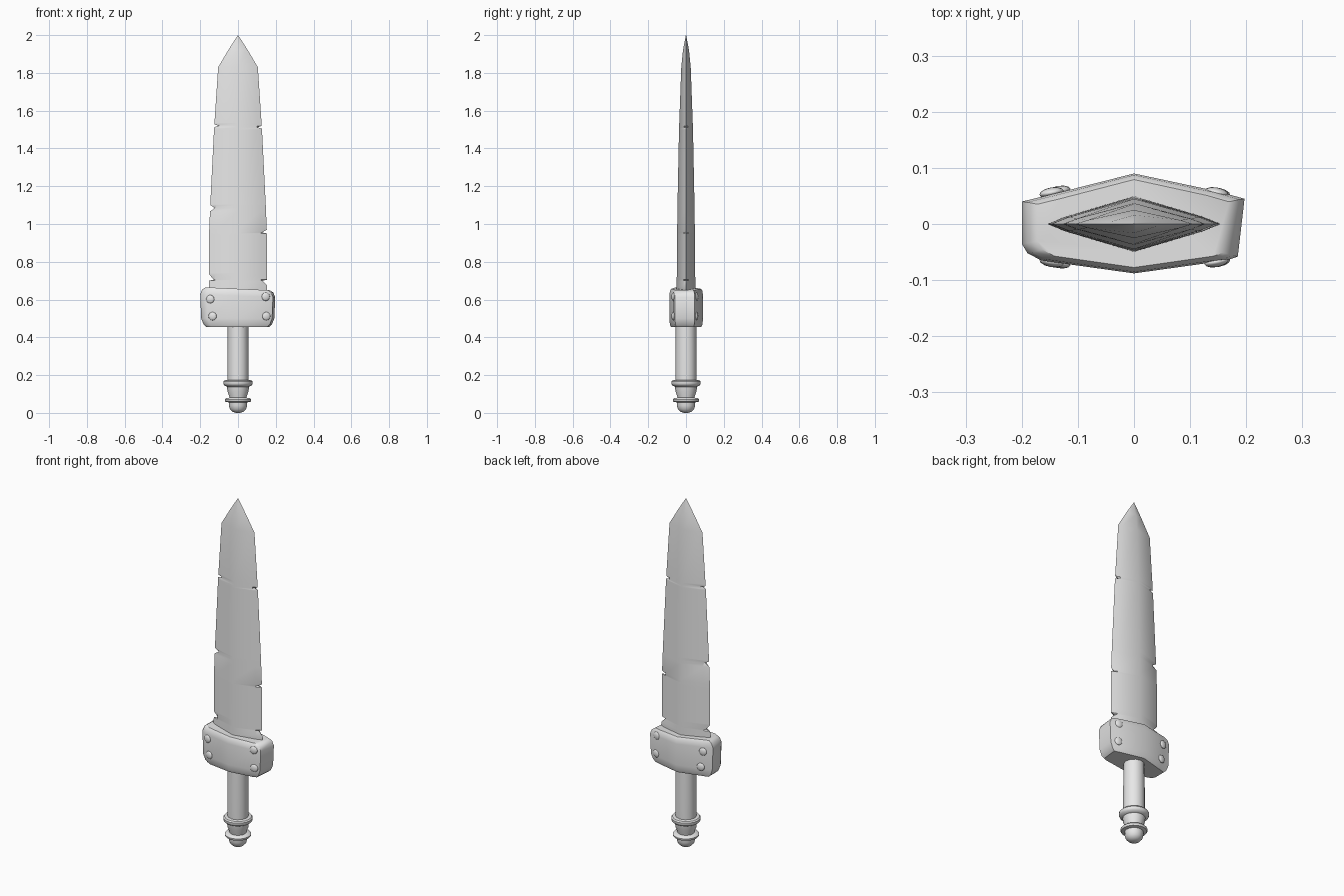
import bpy, bmesh, math

cube = bpy.data.objects.get("Cube")
if cube:
    bpy.data.objects.remove(cube, do_unlink=True)

# Single light grey for everything
grey = bpy.data.materials.new("light_grey")
grey.use_nodes = True
grey.diffuse_color = (0.8, 0.8, 0.8, 1)
grey.node_tree.nodes["Principled BSDF"].inputs["Base Color"].default_value = (0.8, 0.8, 0.8, 1)


def loft(name, rings, angle):
    """Skin a stack of equal-length closed rings and cap both ends."""
    bm = bmesh.new()
    rows = [[bm.verts.new(p) for p in ring] for ring in rings]
    n = len(rows[0])
    for a, b in zip(rows, rows[1:]):
        for i in range(n):
            j = (i + 1) % n
            bm.faces.new((a[i], a[j], b[j], b[i]))
    bm.faces.new(rows[0][::-1])
    bm.faces.new(rows[-1])
    bmesh.ops.remove_doubles(bm, verts=bm.verts, dist=1e-5)
    bmesh.ops.recalc_face_normals(bm, faces=bm.faces)
    mesh = bpy.data.meshes.new(name)
    bm.to_mesh(mesh)
    bm.free()
    return finish(name, mesh, angle)


def finish(name, mesh, angle):
    obj = bpy.data.objects.new(name, mesh)
    bpy.context.collection.objects.link(obj)
    mesh.materials.append(grey)
    bpy.ops.object.select_all(action='DESELECT')
    obj.select_set(True)
    bpy.context.view_layer.objects.active = obj
    bpy.ops.object.shade_smooth_by_angle(angle=math.radians(angle))
    return obj


def lerp_table(table, z):
    for a, b in zip(table, table[1:]):
        if a[0] <= z <= b[0]:
            t = (z - a[0]) / (b[0] - a[0])
            return [p + (q - p) * t for p, q in zip(a, b)][1:]
    return table[-1][1:]


# Blade: height, half width, half thickness
blade_profile = [(0.60, 0.155, 0.050), (0.95, 0.153, 0.047), (1.10, 0.147, 0.045),
                 (1.50, 0.127, 0.037), (1.83, 0.105, 0.025), (1.92, 0.052, 0.016),
                 (1.999, 0.0015, 0.001)]
# Nicks in each cutting edge: height, half height
nicks = {-1: [(0.705, 0.03), (1.085, 0.018), (1.52, 0.016)],
         1: [(0.70, 0.04), (0.955, 0.014), (1.512, 0.016)]}
heights = {row[0] for row in blade_profile}
for side in nicks.values():
    for z, h in side:
        heights.update((z - h, z, z + h))

rings = []
for z in sorted(heights):
    w, t = lerp_table(blade_profile, z)
    edge = {}
    for s in (-1, 1):
        nicked = any(abs(z - nz) < 1e-6 for nz, h in nicks[s])
        edge[s] = s * w * (0.83 if nicked else 1)
    m, mt = 0.79 * w, 0.27 * t
    rings.append([(edge[1], 0, z), (m, mt, z), (0, t, z), (-m, mt, z),
                  (edge[-1], 0, z), (-m, -mt, z), (0, -t, z), (m, -mt, z)])
loft("blade", rings, 37)

# Guard: bulky block with a ridged front and back and chamfered ends
outline = [(-0.20, 0.04), (-0.20, -0.035), (-0.19, -0.052), (-0.165, -0.065),
           (0, -0.088), (0.165, -0.065), (0.185, -0.058), (0.197, 0.045),
           (0.15, 0.058), (0, 0.09), (-0.15, 0.052)]
levels = [(0.455, 0.84, 0.90), (0.468, 0.91, 0.97), (0.50, 0.975, 1.0),
          (0.62, 1.0, 1.0), (0.645, 0.95, 0.97), (0.657, 0.86, 0.88)]
loft("guard", [[(x * sx, y * sy, z - (0.04 * x if z > 0.6 else 0))
                for x, y in outline] for z, sx, sy in levels], 42)

# Rivets: two columns on the front and on the back
rivet_mesh = bpy.data.meshes.new("rivet")
bm = bmesh.new()
bmesh.ops.create_uvsphere(bm, u_segments=12, v_segments=8, radius=0.022)
bm.to_mesh(rivet_mesh)
bm.free()
for face, sign in (("front", -1), ("back", 1)):
    for x, z in ((-0.147, 0.602), (-0.135, 0.512), (0.147, 0.615), (0.150, 0.512)):
        depth = 0.089 - (0.145 if sign < 0 else 0.225) * abs(x)
        side = "left" if x > 0 else "right"
        level = "upper" if z > 0.55 else "lower"
        rivet = finish(f"rivet_{face}_{side}_{level}", rivet_mesh.copy(), 60)
        rivet.location = (x, sign * depth, z)
        rivet.scale = (1, 0.42, 1)
        rivet.rotation_euler.z = -sign * math.copysign(0.18, x)


# Grip, collars and pommel are turned on the z axis
def lathe(name, profile, sides=16, angle=40):
    loft(name, [[(r * math.cos(2 * math.pi * i / sides),
                  r * math.sin(2 * math.pi * i / sides), z) for i in range(sides)]
                for r, z in profile], angle)


lathe("grip", [(0.056, 0.15), (0.056, 0.30), (0.054, 0.48)], 12)
lathe("upper_collar", [(0.058, 0.138), (0.074, 0.147), (0.078, 0.155),
                       (0.078, 0.165), (0.072, 0.172), (0.054, 0.175)])
lathe("neck", [(0.044, 0.07), (0.047, 0.09), (0.056, 0.115), (0.059, 0.145)])
lathe("lower_collar", [(0.048, 0.055), (0.066, 0.059), (0.070, 0.065),
                       (0.070, 0.071), (0.064, 0.077), (0.044, 0.081)])
lathe("pommel", [(0.012, 0.0), (0.030, 0.006), (0.043, 0.020),
                 (0.048, 0.038), (0.049, 0.062)])
